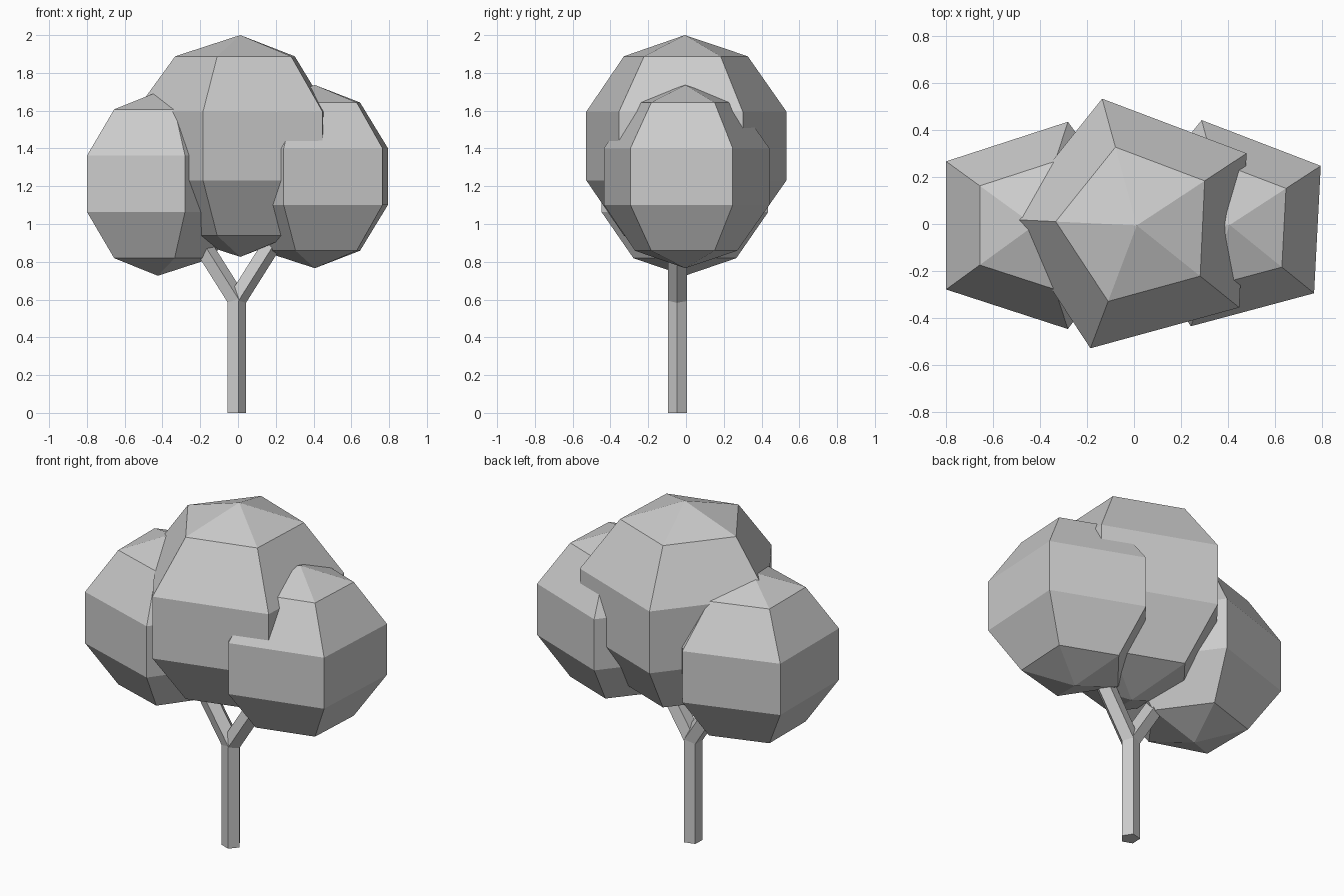
import bpy, bmesh
from math import sin, cos, tan, pi, radians, atan2
from mathutils import Vector

if "Cube" in bpy.data.objects:
    bpy.data.objects.remove(bpy.data.objects["Cube"])

SIDES = 5


def loft(name, rings, bottom=None, top=None):
    """Skin rings of points; ends close to a pole point or a flat cap."""
    bm = bmesh.new()
    vs = [[bm.verts.new(p) for p in r] for r in rings]
    for a, b in zip(vs, vs[1:]):
        for i in range(SIDES):
            j = (i + 1) % SIDES
            bm.faces.new((a[i], a[j], b[j], b[i]))
    for ring, pole in ((vs[0], bottom), (vs[-1], top)):
        if pole is None:
            bm.faces.new(ring)
        else:
            p = bm.verts.new(pole)
            for i in range(SIDES):
                bm.faces.new((ring[i], ring[(i + 1) % SIDES], p))
    bmesh.ops.recalc_face_normals(bm, faces=bm.faces)
    me = bpy.data.meshes.new(name)
    bm.to_mesh(me)
    bm.free()
    ob = bpy.data.objects.new(name, me)
    bpy.context.collection.objects.link(ob)
    return ob


def circle(c, r, phase):
    return [Vector((c[0] + r * cos(radians(phase) + k * 2 * pi / SIDES),
                    c[1] + r * sin(radians(phase) + k * 2 * pi / SIDES), c[2]))
            for k in range(SIDES)]


def crown(name, c, r, phase):
    """Five-sided ball of foliage."""
    rings = [circle((c[0], c[1], c[2] - r * cos(k * pi / 5)), r * sin(k * pi / 5), phase)
             for k in range(1, 5)]
    up = Vector((0, 0, r))
    loft(name, rings, Vector(c) - up, Vector(c) + up)


# foliage
crown("crown_middle", (0.012, -0.006, 1.413), 0.587, 33.3)
crown("crown_right", (0.407, -0.004, 1.251), 0.485, 33)
crown("crown_left", (-0.424, -0.006, 1.213), 0.487, 0)

# trunk
TX, TY, TR, PH = -0.0105, -0.045, 0.053, -75
loft("trunk", [circle((TX, TY, z), TR, PH) for z in (0, 0.58)])


# forked branches, each mitred onto the trunk section
def branch(name, side):
    d = Vector((side * 0.533, 0, 0.846))
    base = circle((TX, TY, 0.57), TR, PH)
    slope = tan(atan2(0.533, 0.846) / 2)
    pivot = Vector((TX, TY, 0.598))
    mitre = [Vector((p.x, p.y, pivot.z - side * (p.x - TX) * slope)) for p in base]
    end = [p + d * (0.37 - (p - pivot).dot(d)) for p in mitre]
    loft(name, [base, mitre, end])


branch("branch_left", -1)
branch("branch_right", 1)
